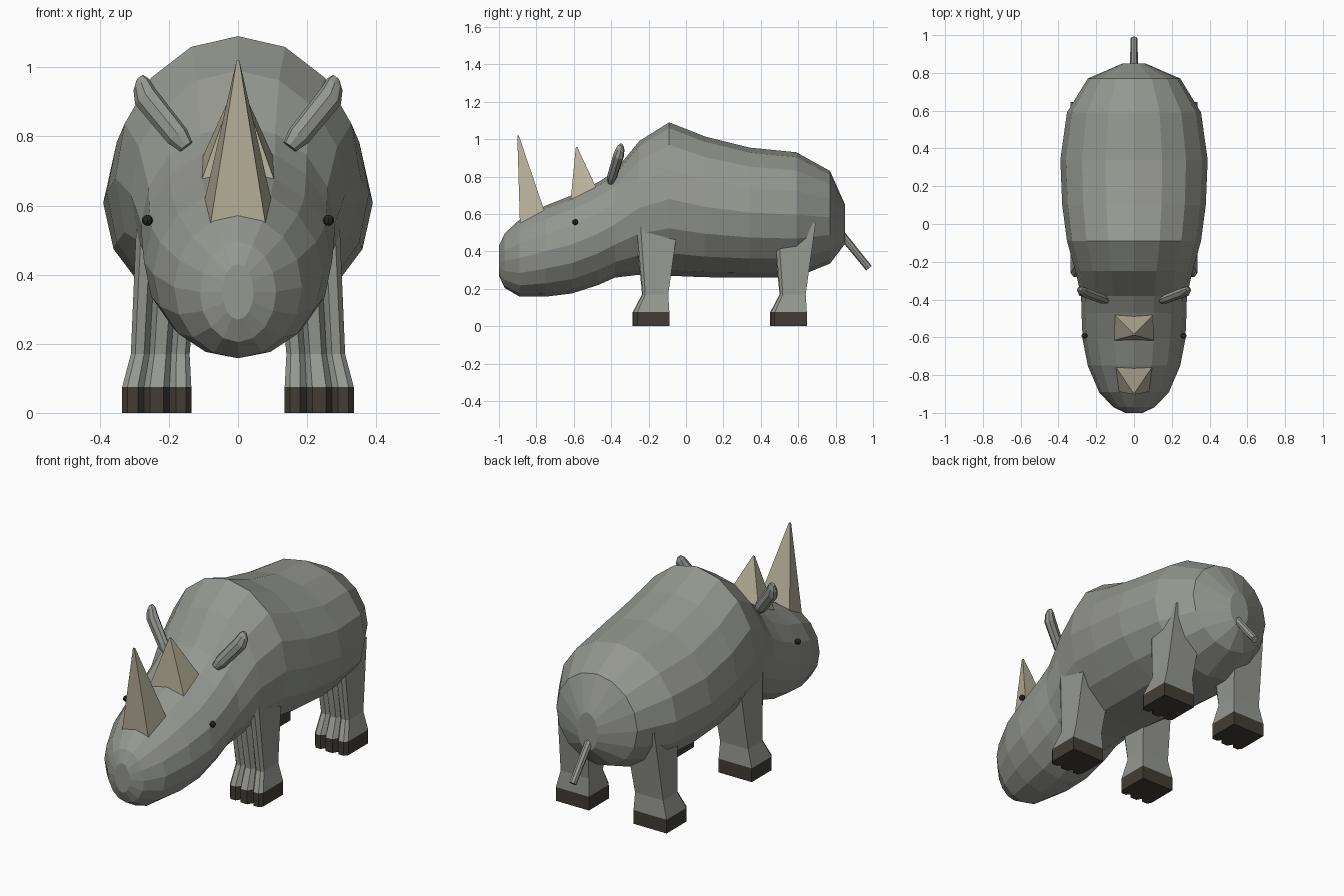
import bpy, bmesh, math
from mathutils import Vector

if "Cube" in bpy.data.objects:
    bpy.data.objects.remove(bpy.data.objects["Cube"])


def material(name, rgb):
    m = bpy.data.materials.new(name)
    m.diffuse_color = (*rgb, 1)
    m.use_nodes = True
    m.node_tree.nodes["Principled BSDF"].inputs["Base Color"].default_value = m.diffuse_color
    return m


HIDE = material("hide_grey", (0.30, 0.31, 0.28))
HORN = material("horn_tan", (0.47, 0.43, 0.32))
HOOF = material("hoof_dark", (0.055, 0.048, 0.036))
DARK = material("eye_dark", (0.02, 0.02, 0.02))


def finish(bm, name, mat):
    bmesh.ops.recalc_face_normals(bm, faces=bm.faces[:])
    me = bpy.data.meshes.new(name)
    bm.to_mesh(me)
    bm.free()
    ob = bpy.data.objects.new(name, me)
    me.materials.append(mat)
    bpy.context.collection.objects.link(ob)
    return ob


def loft(name, rings, mat):
    """Skin a list of equal-length point rings and cap both ends."""
    bm = bmesh.new()
    vs = [[bm.verts.new(p) for p in r] for r in rings]
    n = len(vs[0])
    for a, b in zip(vs, vs[1:]):
        for i in range(n):
            j = (i + 1) % n
            bm.faces.new((a[i], a[j], b[j], b[i]))
    bm.faces.new(vs[0])
    bm.faces.new(vs[-1])
    return finish(bm, name, mat)


def oval(c, u, v, n):
    c, u, v = Vector(c), Vector(u), Vector(v)
    return [c + u * math.sin(t) + v * math.cos(t)
            for t in (2 * math.pi * i / n for i in range(n))]


# body and head: y, half width, bottom z, top z
SECTIONS = [
    (-1.00, 0.045, 0.27, 0.43), (-0.97, 0.11, 0.205, 0.495),
    (-0.89, 0.185, 0.158, 0.57), (-0.75, 0.245, 0.158, 0.645),
    (-0.61, 0.272, 0.175, 0.70), (-0.47, 0.278, 0.22, 0.77),
    (-0.38, 0.28, 0.26, 0.83), (-0.25, 0.31, 0.275, 0.99),
    (-0.09, 0.355, 0.27, 1.09), (0.10, 0.38, 0.262, 1.015),
    (0.34, 0.39, 0.26, 0.955), (0.59, 0.355, 0.262, 0.93),
    (0.77, 0.245, 0.335, 0.83), (0.85, 0.06, 0.44, 0.65),
]
loft("body", [oval((0, y, (lo + hi) / 2), (w, 0, 0), (0, 0, (hi - lo) / 2), 16)
              for y, w, lo, hi in SECTIONS], HIDE)

# leg outline: flat back and sides, three toes in front
TOES = [(-1, 1), (1, 1), (1, -0.75), (0.85, -0.95), (0.55, -0.95), (0.37, -0.7),
        (0.2, -1), (-0.2, -1), (-0.37, -0.7), (-0.55, -0.95), (-0.85, -0.95), (-1, -0.75)]


def foot_ring(s, dy, x, y, z, hx, hy):
    return [(s * (x + u * hx), dy + y + v * hy, z) for u, v in TOES]


for side, s in (("right", 1), ("left", -1)):
    for pos, dy in (("front", 0), ("hind", 0.735)):
        base = (0.235, -0.187, 0.075, 0.1, 0.098)
        loft(f"{pos}_leg_{side}", [foot_ring(s, dy, *r) for r in (
            base, (0.225, -0.165, 0.17, 0.085, 0.07),
            (0.2, -0.157, 0.55, 0.094, 0.115))], HIDE)
        loft(f"{pos}_hoof_{side}", [foot_ring(s, dy, 0.235, -0.187, 0, 0.1, 0.098),
                                    foot_ring(s, dy, *base)], HOOF)

    # ears: flattened tubes leaning outwards
    rings = []
    for x, y, z, r in ((0.15, -0.405, 0.77, 0.022), (0.175, -0.395, 0.80, 0.034),
                       (0.268, -0.36, 0.915, 0.037), (0.28, -0.35, 0.95, 0.028),
                       (0.284, -0.345, 0.97, 0.012)):
        rings.append(oval((s * x, y, z), (s * r * 0.8, 0, -r * 0.6),
                          (0, r * 0.75, -r * 0.2), 8))
    loft(f"ear_{side}", rings, HIDE)

    # eyes
    bm = bmesh.new()
    bmesh.ops.create_uvsphere(bm, u_segments=8, v_segments=6, radius=0.016)
    bmesh.ops.translate(bm, vec=(s * 0.262, -0.592, 0.557), verts=bm.verts[:])
    finish(bm, f"eye_{side}", DARK)


# horns: four-sided spikes with a tiny blunt tip
def horn(name, front, back, tip):
    (fx, fy, fz), (bx, by, bz), (ty, tz) = front, back, tip
    t = 0.004
    loft(name, [[(-fx, fy, fz), (fx, fy, fz), (bx, by, bz), (-bx, by, bz)],
                [(-t, ty - t, tz), (t, ty - t, tz), (t, ty + t, tz), (-t, ty + t, tz)]], HORN)


horn("front_horn", (0.079, -0.888, 0.55), (0.098, -0.755, 0.61), (-0.898, 1.02))
horn("rear_horn", (0.11, -0.618, 0.66), (0.107, -0.475, 0.73), (-0.585, 0.957))

# tail
loft("tail", [oval((0, y, z), (r, 0, 0), (0, r * 0.77, r * 0.64), 8)
              for y, z, r in ((0.82, 0.505, 0.021), (0.978, 0.31, 0.019))], HIDE)
